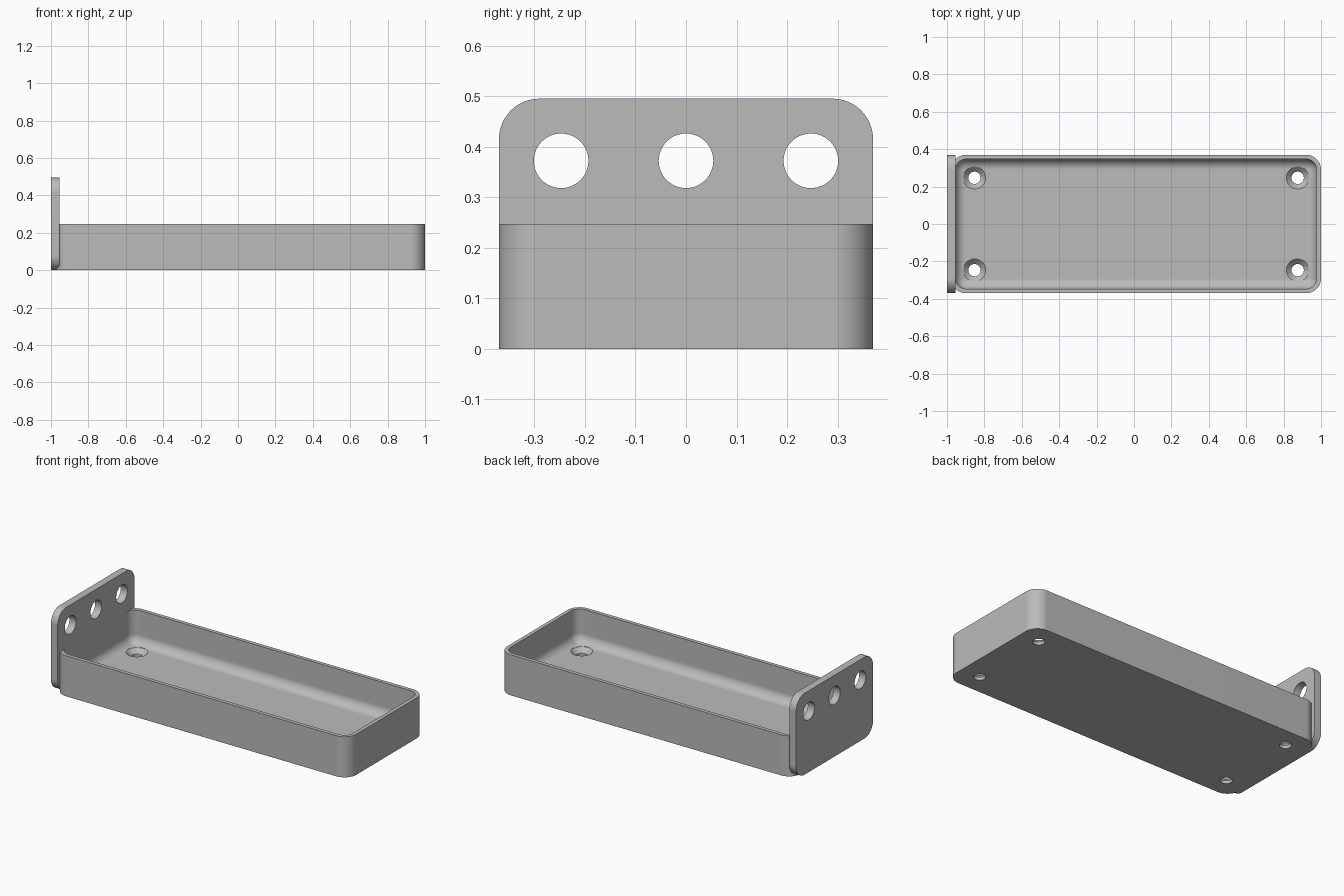
import bpy, bmesh, math
from mathutils import Vector

cube = bpy.data.objects.get("Cube")
if cube:
    bpy.data.objects.remove(cube, do_unlink=True)

grey = bpy.data.materials.new("plain grey")
grey.use_nodes = True
colour = (0.5, 0.5, 0.5, 1)
grey.diffuse_color = colour
grey.node_tree.nodes["Principled BSDF"].inputs["Base Color"].default_value = colour

HALF_WIDTH = 0.37
TRAY_LEFT, TRAY_RIGHT, TRAY_HEIGHT = -0.978, 1.0, 0.247
WALL, FLOOR, FILLET, CORNER = 0.023, 0.045, 0.055, 0.08
PLATE_LEFT, PLATE_FACE, PLATE_HEIGHT = -1.0, -0.955, 0.495


def rounded_rect(half_a, half_b, radius, steps=12):
    """Counter-clockwise outline of a rounded rectangle about the origin."""
    points = []
    for quarter, (sa, sb) in enumerate([(1, 1), (-1, 1), (-1, -1), (1, -1)]):
        for i in range(steps + 1):
            t = math.pi / 2 * (quarter + i / steps)
            points.append((sa * (half_a - radius) + radius * math.cos(t),
                           sb * (half_b - radius) + radius * math.sin(t)))
    return points


def circle(radius, steps=48):
    return [(radius * math.cos(math.tau * i / steps),
             radius * math.sin(math.tau * i / steps)) for i in range(steps)]


def loft(bm, loops):
    """Skin a run of matching point loops and cap both ends."""
    rings = [[bm.verts.new(p) for p in loop] for loop in loops]
    for low, high in zip(rings, rings[1:]):
        for i in range(len(low)):
            j = (i + 1) % len(low)
            bm.faces.new((low[i], low[j], high[j], high[i]))
    bm.faces.new(rings[0][::-1])
    bm.faces.new(rings[-1])


def make_object(name, bm):
    bmesh.ops.recalc_face_normals(bm, faces=bm.faces)
    mesh = bpy.data.meshes.new(name)
    bm.to_mesh(mesh)
    bm.free()
    mesh.materials.append(grey)
    obj = bpy.data.objects.new(name, mesh)
    bpy.context.collection.objects.link(obj)
    return obj


def drill(obj, cutter):
    """Cut the holes, then smooth the curved faces."""
    mod = obj.modifiers.new("holes", "BOOLEAN")
    mod.operation, mod.solver, mod.object = "DIFFERENCE", "EXACT", cutter
    bpy.ops.object.select_all(action="DESELECT")
    obj.select_set(True)
    bpy.context.view_layer.objects.active = obj
    bpy.ops.object.modifier_apply(modifier=mod.name)
    bpy.data.objects.remove(cutter, do_unlink=True)
    bpy.ops.object.shade_smooth_by_angle(angle=math.radians(30))
    weighted = obj.modifiers.new("flat face normals", "WEIGHTED_NORMAL")
    weighted.keep_sharp = True


# Tray: outer wall, rim, inner wall and rounded floor edge
centre = (TRAY_LEFT + TRAY_RIGHT) / 2
half_length = (TRAY_RIGHT - TRAY_LEFT) / 2


def tray_loop(inset, z):
    outline = rounded_rect(half_length - inset, HALF_WIDTH - inset, CORNER - inset)
    return [Vector((centre + a, b, z)) for a, b in outline]


loops = [tray_loop(0, 0), tray_loop(0, TRAY_HEIGHT), tray_loop(WALL, TRAY_HEIGHT)]
for step in range(11):
    t = math.pi / 2 * step / 10
    loops.append(tray_loop(WALL + FILLET * (1 - math.cos(t)),
                           FLOOR + FILLET * (1 - math.sin(t))))
bm = bmesh.new()
loft(bm, loops)
tray = make_object("tray", bm)

# Countersunk screw holes near the tray corners
bm = bmesh.new()
for x in (centre - 0.864, centre + 0.864):
    for y in (-0.247, 0.247):
        profile = [(0.033, -0.05), (0.033, FLOOR - 0.027), (0.06, FLOOR), (0.06, FLOOR + 0.03)]
        loft(bm, [[Vector((x + a, y + b, z)) for a, b in circle(r)] for r, z in profile])
drill(tray, make_object("screw_hole_cutter", bm))

# Upright end plate with rounded corners
bm = bmesh.new()
outline = rounded_rect(HALF_WIDTH, PLATE_HEIGHT / 2, 0.08)
loft(bm, [[Vector((x, a, PLATE_HEIGHT / 2 + b)) for a, b in outline]
          for x in (PLATE_LEFT, PLATE_FACE)])
plate = make_object("end_plate", bm)

# Three round mounting holes in the plate
bm = bmesh.new()
for y in (-0.247, 0, 0.247):
    loft(bm, [[Vector((x, y + a, 0.372 + b)) for a, b in circle(0.054)]
              for x in (PLATE_LEFT - 0.1, PLATE_FACE + 0.1)])
drill(plate, make_object("mounting_hole_cutter", bm))
